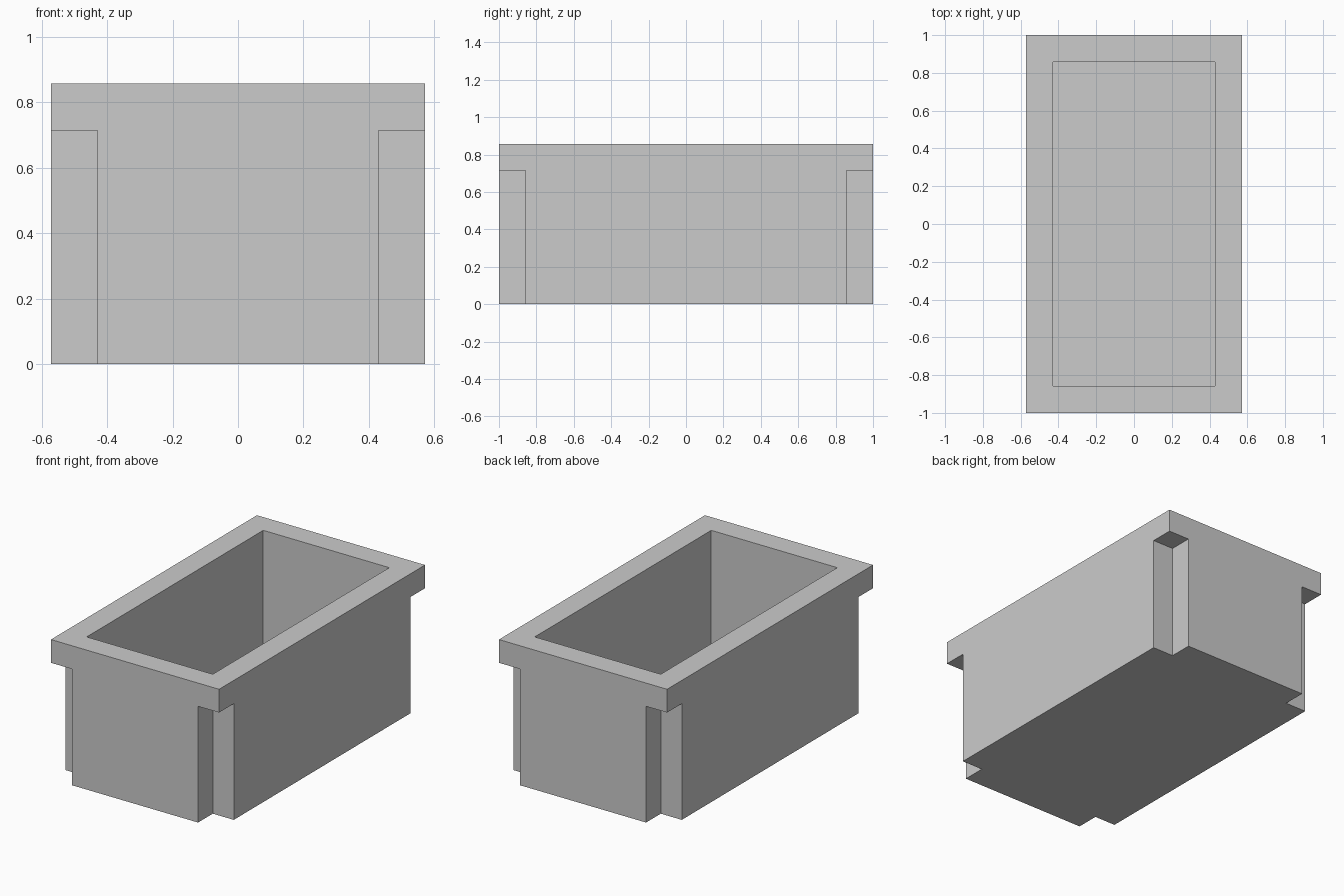
import bpy, bmesh, math
from itertools import product
from mathutils import Vector

if "Cube" in bpy.data.objects:
    bpy.data.objects.remove(bpy.data.objects["Cube"])

U = 1 / 7                      # module: wall, rim and floor thickness
XS = [-4*U, -3*U, 3*U, 4*U]    # breaks across the width
YS = [-7*U, -6*U, 6*U, 7*U]    # breaks along the length
ZS = [0, U, 5*U, 6*U]          # floor, walls, rim


def solid(i, j, k):
    """True where the trough has material."""
    if not all(0 <= n < 3 for n in (i, j, k)):
        return False
    corner = i != 1 and j != 1
    centre = i == 1 and j == 1
    if k == 0:
        return not corner              # floor with notched corners
    if k == 1:
        return not corner and not centre   # four wall panels
    return not centre                  # full rim frame


bm = bmesh.new()
verts = {}


def vert(c):
    if c not in verts:
        verts[c] = bm.verts.new((XS[c[0]], YS[c[1]], ZS[c[2]]))
    return verts[c]


# Outer skin only: one face wherever material meets air
for cell in product(range(3), repeat=3):
    if not solid(*cell):
        continue
    for axis, side in product(range(3), (0, 1)):
        near = list(cell)
        near[axis] += 1 if side else -1
        if solid(*near):
            continue
        a, b = (axis + 1) % 3, (axis + 2) % 3
        loop = []
        for da, db in ((0, 0), (1, 0), (1, 1), (0, 1)):
            c = list(cell)
            c[axis] += side
            c[a] += da
            c[b] += db
            loop.append(vert(tuple(c)))
        bm.faces.new(loop if side else loop[::-1])

# Merge coplanar tiles into clean flat panels
bmesh.ops.dissolve_limit(bm, angle_limit=math.radians(1),
                         verts=bm.verts[:], edges=bm.edges[:])
mesh = bpy.data.meshes.new("trough")
bm.to_mesh(mesh)
bm.free()
bpy.context.collection.objects.link(bpy.data.objects.new("trough", mesh))
